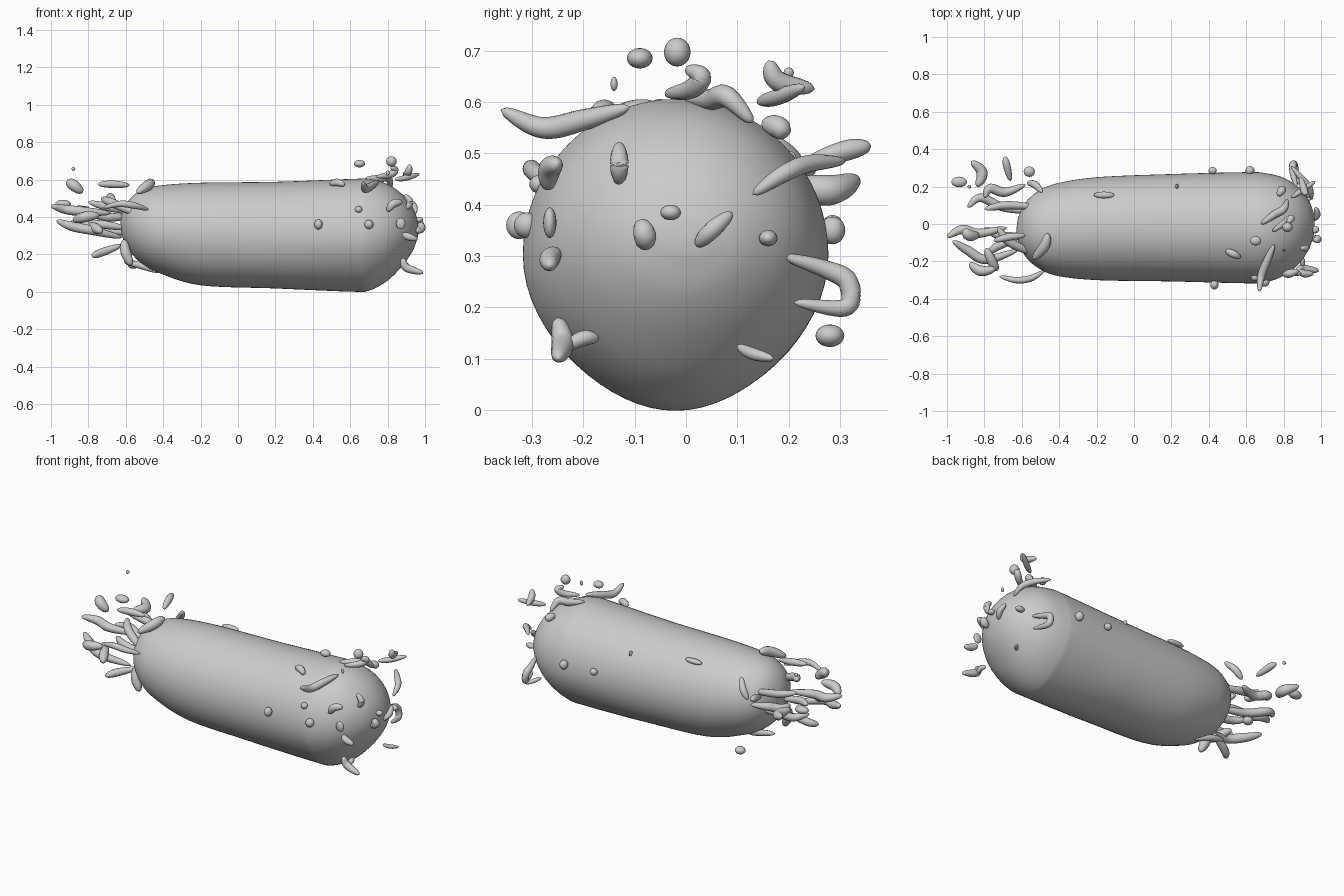
import bpy
import bmesh
import math
from mathutils import Vector

cube = bpy.data.objects.get("Cube")
if cube:
    bpy.data.objects.remove(cube, do_unlink=True)

# Single neutral grey
GREY = (0.6, 0.6, 0.6, 1.0)
grey = bpy.data.materials.new("neutral_grey")
grey.use_nodes = True
grey.diffuse_color = GREY
grey.node_tree.nodes["Principled BSDF"].inputs["Base Color"].default_value = GREY


def spline(points, steps):
    """Sample a smooth curve that passes through every point."""
    points = [Vector(p) for p in points]
    padded = [2 * points[0] - points[1], *points, 2 * points[-1] - points[-2]]
    samples = []
    for a, b, c, d in zip(padded, padded[1:], padded[2:], padded[3:]):
        for i in range(steps):
            t = i / steps
            samples.append(0.5 * (2 * b + (c - a) * t + (2 * a - 5 * b + 4 * c - d) * t * t
                                  + (3 * b - a - 3 * c + d) * t ** 3))
    return samples + [points[-1]]


def loft(name, rings):
    """Skin a list of closed rings, cap both ends and shade smooth."""
    bm = bmesh.new()
    loops = [[bm.verts.new(p) for p in ring] for ring in rings]
    for lower, upper in zip(loops, loops[1:]):
        for i in range(len(lower)):
            j = (i + 1) % len(lower)
            bm.faces.new((lower[i], lower[j], upper[j], upper[i]))
    bm.faces.new(loops[0][::-1])
    bm.faces.new(loops[-1])
    bmesh.ops.recalc_face_normals(bm, faces=bm.faces)
    for face in bm.faces:
        face.smooth = True
    mesh = bpy.data.meshes.new(name)
    bm.to_mesh(mesh)
    bm.free()
    mesh.materials.append(grey)
    obj = bpy.data.objects.new(name, mesh)
    bpy.context.collection.objects.link(obj)


def strand(name, *points, r=0.02):
    """A wavy tube with blunt, rounded ends."""
    path = spline(points, 10)
    rings = []
    for i, centre in enumerate(path):
        along = path[min(i + 1, len(path) - 1)] - path[max(i - 1, 0)]
        turn = along.to_track_quat("Z", "Y")
        t = i / (len(path) - 1)
        radius = r * max(math.sin(math.pi * t), 0.001) ** 0.4
        rings.append([centre + turn @ Vector((radius * math.cos(a), radius * math.sin(a), 0))
                      for a in (math.tau * k / 12 for k in range(12))])
    loft(name, rings)


def nodule(name, centre, size):
    """A small ellipsoid bead."""
    bpy.ops.mesh.primitive_uv_sphere_add(segments=16, ring_count=10, radius=1, location=centre)
    obj = bpy.context.object
    obj.name = name
    obj.scale = size
    obj.data.materials.append(grey)
    bpy.ops.object.shade_smooth()


# Body stations: x, half width, centre y, top z, bottom z
stations = [
    (-.628, .01, -.03, .375, .355), (-.617, .07, -.03, .43, .29), (-.58, .145, -.03, .495, .22),
    (-.52, .2, -.03, .54, .155), (-.42, .245, -.03, .568, .1), (-.2, .275, -.025, .583, .035),
    (.2, .287, -.02, .588, .018), (.6, .297, -.02, .603, .001), (.7, .292, -.02, .603, .006),
    (.8, .262, -.015, .575, .06), (.88, .205, -.01, .52, .14), (.935, .13, -.005, .45, .22),
    (.96, .06, 0, .385, .29), (.966, .01, 0, .345, .325),
]


def body_ring(x, half, mid, top, low):
    # the underside narrows into a soft keel that spreads from the head end
    keel = max(0, 1 - abs(x - 0.65) / 0.4)
    waist = (top + low) / 2
    ring = []
    for k in range(64):
        a = math.tau * k / 64
        side, up = math.cos(a), math.sin(a)
        pinch = 1 - 0.17 * keel * max(0, -up) ** 2
        ring.append((x, mid + half * side * pinch, waist + (top - low) / 2 * up))
    return ring


profile = [(Vector((x, half, mid)), Vector((x, top, low))) for x, half, mid, top, low in stations]
widths = spline([p for p, q in profile], 6)
heights = spline([q for p, q in profile], 6)
loft("body", [body_ring(*w[:], h.y, h.z) for w, h in zip(widths, heights)])

# Tail strands
strand("tail_crescent", (-.87, .335, .45), (-.82, .29, .43), (-.815, .25, .43), (-.84, .2, .44), r=.03)
strand("tail_left_strand", (-.69, .36, .515), (-.68, .31, .505), (-.66, .23, .48))
strand("tail_far_strand", (-1, -.07, .46), (-.92, -.03, .44), (-.83, -.05, .43), (-.68, -.02, .42), r=.026)
strand("tail_upper_strand", (-.8, .08, .48), (-.68, .1, .45), (-.5, .09, .42), r=.022)
strand("tail_upper_right_strand", (-.73, -.02, .5), (-.66, -.1, .47), (-.5, -.17, .4), r=.024)
strand("tail_lower_far_strand", (-.97, -.09, .38), (-.89, -.14, .35), (-.79, -.19, .33), (-.62, -.14, .29), r=.026)
strand("tail_lower_strand", (-.89, .09, .38), (-.82, .14, .36), (-.7, .09, .33), (-.52, .06, .31), r=.024)
strand("tail_middle_strand", (-.8, -.02, .37), (-.72, -.06, .36), (-.6, -.06, .34), r=.022)
strand("tail_right_strand", (-.88, -.21, .38), (-.82, -.25, .4), (-.74, -.24, .41), r=.028)
strand("tail_fork_strand", (-.79, -.13, .36), (-.76, -.2, .34), (-.73, -.25, .32), r=.026)
strand("tail_low_strand", (-.78, -.16, .19), (-.73, -.12, .21), (-.62, -.08, .25), r=.022)
strand("tail_flank_strand", (-.72, -.28, .45), (-.63, -.3, .47), (-.55, -.29, .46), (-.48, -.25, .44), r=.018)
strand("tail_bent_strand", (-.8, .14, .43), (-.77, .19, .42), (-.69, .17, .4), (-.58, .21, .4), r=.026)
strand("tail_drop_strand", (-.61, -.1, .28), (-.6, -.12, .21), (-.57, -.13, .14), r=.028)
strand("tail_under_strand", (-.61, .02, .16), (-.52, .02, .14), (-.42, 0, .105), r=.018)
strand("tail_top_strand", (-.75, -.09, .575), (-.67, -.07, .575), (-.58, -.06, .57))
strand("tail_high_curl", (-.91, -.03, .59), (-.88, -.06, .57), (-.83, -.06, .53), r=.03)
strand("tail_shoulder_curl", (-.46, -.05, .59), (-.48, -.12, .57), (-.54, -.19, .53), r=.028)
strand("tail_left_shoulder_strand", (-.57, .22, .43), (-.53, .21, .48), (-.49, .17, .53))
nodule("tail_outer_nodule", (-.935, .225, .47), (.042, .028, .022))
nodule("tail_low_nodule", (-.56, .28, .145), (.03, .028, .022))
nodule("tail_speck", (-.88, .2, .657), (.01, .01, .01))

# Head strands
strand("head_right_whisker", (.67, -.36, .585), (.68, -.28, .55), (.71, -.2, .565), (.75, -.11, .59), r=.022)
strand("head_crown_curl", (.82, .0, .665), (.84, .03, .65), (.81, .01, .625), (.74, -.04, .615))
strand("head_crown_strand", (.68, 0, .605), (.75, .05, .605), (.8, .08, .61), (.82, .13, .56), r=.022)
strand("head_left_horn", (.92, .16, .68), (.91, .18, .64), (.89, .25, .625))
strand("head_left_bar", (.84, .14, .6), (.9, .18, .61), (.97, .23, .63), r=.016)
strand("head_left_whisker", (.95, .13, .42), (.94, .19, .46), (.9, .24, .48), (.84, .31, .485), r=.018)
strand("head_left_hook", (.87, .19, .3), (.85, .27, .275), (.85, .315, .25), (.86, .31, .2), (.88, .21, .21))
strand("head_left_brow", (.77, .15, .56), (.79, .18, .55), (.8, .19, .53), r=.022)
strand("head_lower_right_strand", (.88, -.25, .18), (.9, -.24, .13), (.99, -.25, .1), r=.022)
strand("head_lower_right_spur", (.9, -.24, .12), (.9, -.2, .14), (.89, -.17, .14), r=.015)
strand("head_lower_left_strand", (.9, .1, .125), (.93, .13, .11), (.96, .17, .1), r=.012)
strand("head_right_cheek", (.88, -.25, .31), (.91, -.265, .295), (.96, -.265, .28), r=.02)
strand("head_right_brow", (.8, -.27, .43), (.83, -.265, .47), (.88, -.25, .48), r=.022)
strand("head_face_strand", (.96, .02, .32), (.98, .05, .35), (.97, .09, .385), r=.017)
strand("head_brow_strand", (.9, -.13, .44), (.92, -.13, .48), (.89, -.13, .52), r=.018)
strand("head_nose_strand", (.95, -.08, .32), (.98, -.08, .34), (.97, -.09, .37), r=.022)
nodule("head_nose_nodule", (.97, -.03, .385), (.02, .02, .015))
nodule("head_left_nodule", (.93, .16, .335), (.03, .018, .016))
nodule("head_right_nodule", (.87, -.265, .365), (.025, .013, .03))
nodule("head_crown_nodule", (.82, -.017, .697), (.028, .026, .028))
nodule("head_floating_nodule", (.65, -.09, .685), (.03, .025, .02))
nodule("head_speck", (.8, -.14, .635), (.01, .007, .014))

# Beads on the flanks and back
nodule("right_flank_front_bead", (.43, -.325, .36), (.022, .025, .027))
nodule("right_flank_head_bead", (.7, -.31, .36), (.024, .025, .025))
nodule("right_flank_upper_bead", (.645, -.285, .44), (.02, .02, .018))
nodule("left_flank_head_bead", (.62, .285, .35), (.024, .025, .027))
nodule("left_flank_bead", (.42, .285, .36), (.022, .02, .02))
nodule("back_flat_bead", (-.16, .155, .53), (.055, .018, .015))
nodule("back_speck", (.23, .2, .49), (.008, .015, .015))
strand("back_strand", (.49, -.14, .575), (.53, -.16, .585), (.57, -.18, .57))
